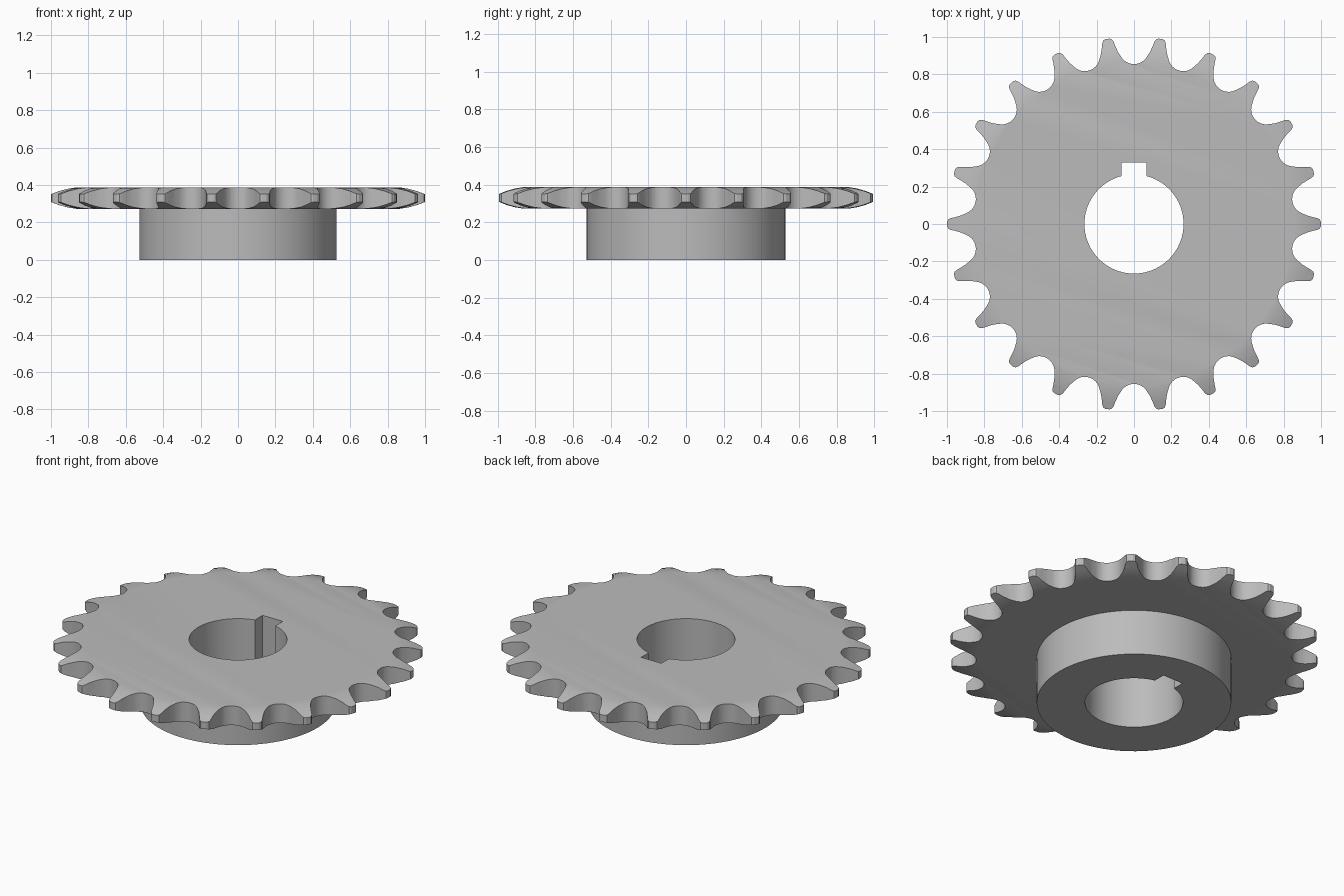
import bpy, bmesh, math

if "Cube" in bpy.data.objects:
    bpy.data.objects.remove(bpy.data.objects["Cube"])

TEETH = 22
PITCH = 2 * math.pi / TEETH
Z_MID, HALF, TIP_HALF = 0.33, 0.057, 0.02

steel = bpy.data.materials.new("steel grey")
steel.diffuse_color = (0.5, 0.5, 0.5, 1)
steel.use_nodes = True
steel.node_tree.nodes["Principled BSDF"].inputs["Base Color"].default_value = steel.diffuse_color


def make_object(name, bm):
    bmesh.ops.recalc_face_normals(bm, faces=bm.faces)
    mesh = bpy.data.meshes.new(name)
    bm.to_mesh(mesh)
    bm.free()
    mesh.materials.append(steel)
    obj = bpy.data.objects.new(name, mesh)
    bpy.context.collection.objects.link(obj)
    return obj


def prism(name, outline, z0, z1):
    bm = bmesh.new()
    face = bm.faces.new([bm.verts.new((x, y, z0)) for x, y in outline])
    ext = bmesh.ops.extrude_face_region(bm, geom=[face])["geom"]
    for v in ext:
        if isinstance(v, bmesh.types.BMVert):
            v.co.z = z1
    return make_object(name, bm)


def lathe(name, profile, n):
    bm = bmesh.new()
    rings = [[bm.verts.new((r * math.cos(2 * math.pi * i / n), r * math.sin(2 * math.pi * i / n), z))
              for i in range(n)] for r, z in profile]
    for a, b in zip(rings, rings[1:]):
        for i in range(n):
            bm.faces.new((a[i], a[(i + 1) % n], b[(i + 1) % n], b[i]))
    bm.faces.new(rings[0])
    bm.faces.new(rings[-1])
    return make_object(name, bm)


# Tooth outline: round roller seats, convex flanks and rounded tips
flank = [(0.925, 0.046), (0.955, 0.037), (0.98, 0.031), (0.994, 0.024), (1.0, 0.011)]
outline = []
for k in range(TEETH):
    mid = (k + 0.5) * PITCH
    half_gap = [(r, PITCH / 2 - w / r) for r, w in flank]
    polar = [(r, -a) for r, a in reversed(half_gap)]
    for j in range(-6, 7):
        t = math.radians(10 * j)
        u, v = 0.935 - 0.08 * math.cos(t), 0.08 * math.sin(t)
        polar.append((math.hypot(u, v), math.atan2(v, u)))
    polar += half_gap
    outline += [(r * math.cos(mid + a), r * math.sin(mid + a)) for r, a in polar]
sprocket = prism("sprocket", outline, 0.1, 0.6)

# Disc with curved edge relief that trims the teeth
relief = [(0.865, HALF), (0.91, 0.05), (0.955, 0.038), (1.003, TIP_HALF)]
disc = lathe("relief_disc", [(r, Z_MID - h) for r, h in relief]
             + [(r, Z_MID + h) for r, h in reversed(relief)], 132)

# Hub, overlapping into the plate
hub = lathe("hub", [(0.527, 0), (0.527, Z_MID)], 96)

# Bore with square keyway
R, KW, KT = 0.265, 0.067, 0.328
a0 = math.acos(KW / R)
sweep = math.pi + 2 * a0
bore = [(KW, KT), (-KW, KT)]
for i in range(81):
    a = math.pi - a0 + sweep * i / 80
    bore.append((R * math.cos(a), R * math.sin(a)))
bore_cutter = prism("bore_cutter", bore, -0.2, 0.8)

for tool, op in ((disc, 'INTERSECT'), (hub, 'UNION'), (bore_cutter, 'DIFFERENCE')):
    mod = sprocket.modifiers.new(tool.name, 'BOOLEAN')
    mod.operation, mod.object, mod.solver = op, tool, 'EXACT'

# Bake the result and drop the helper shapes
baked = bpy.data.meshes.new_from_object(sprocket.evaluated_get(bpy.context.evaluated_depsgraph_get()))
sprocket.modifiers.clear()
sprocket.data = baked
for tool in (disc, hub, bore_cutter):
    bpy.data.objects.remove(tool)

bpy.context.view_layer.objects.active = sprocket
sprocket.select_set(True)
bpy.ops.object.shade_smooth_by_angle(angle=math.radians(25))
